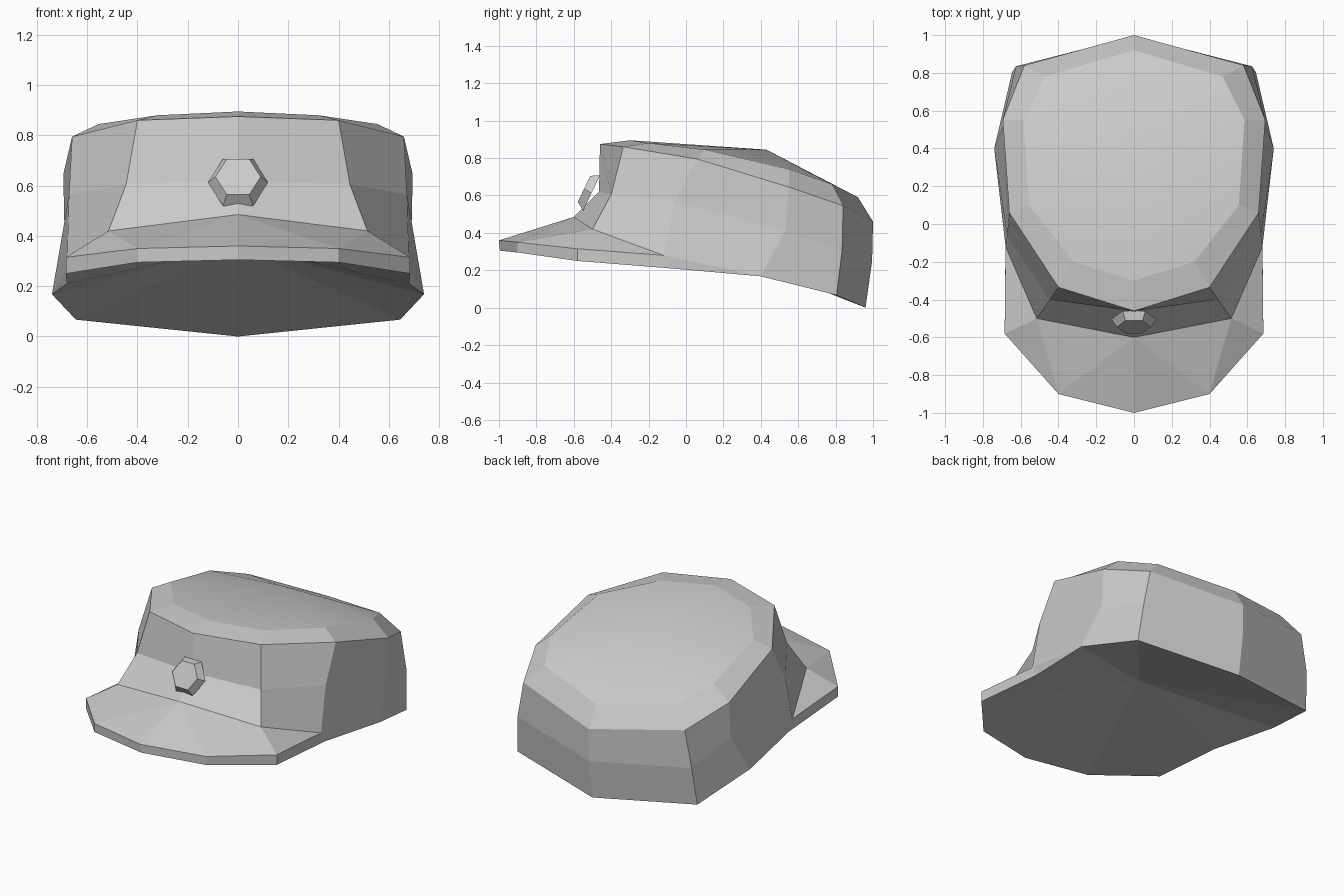
import bpy, bmesh, math
from mathutils import Vector

if "Cube" in bpy.data.objects:
    bpy.data.objects.remove(bpy.data.objects["Cube"], do_unlink=True)

grey = bpy.data.materials.new("mid grey")
grey.use_nodes = True
colour = (0.6, 0.6, 0.6, 1)
grey.diffuse_color = colour
grey.node_tree.nodes["Principled BSDF"].inputs["Base Color"].default_value = colour


def loft(a, b):
    """Faces joining two outlines with the same number of points."""
    return [(a[i], a[i + 1], b[i + 1], b[i]) for i in range(len(a) - 1)]


def fan(centre, outline):
    return [(centre, outline[i], outline[i + 1]) for i in range(len(outline) - 1)]


def build(name, faces, mirror=True, smooth=False):
    """Make an object from faces, mirrored across x = 0."""
    bm = bmesh.new()
    for side in (1, -1) if mirror else (1,):
        for face in faces:
            bm.faces.new([bm.verts.new((side * x, y, z)) for x, y, z in face])
    bmesh.ops.remove_doubles(bm, verts=bm.verts, dist=0.0005)
    bmesh.ops.recalc_face_normals(bm, faces=bm.faces)
    for face in bm.faces:
        face.smooth = smooth
    mesh = bpy.data.meshes.new(name)
    bm.to_mesh(mesh)
    bm.free()
    mesh.materials.append(grey)
    bpy.context.collection.objects.link(bpy.data.objects.new(name, mesh))


# Half outlines of the crown, front to back
plate = [(0, -.3, .895), (.32, -.2, .88), (.555, .1, .845),
         (.585, .55, .74), (.47, .78, .66), (0, .92, .59)]
rim = [(0, -.46, .875), (.4, -.335, .86), (.66, .06, .795),
       (.695, .55, .645), (.58, .84, .545), (0, 1, .46)]
waist = [(0, -.465, .62), (.445, -.4, .605), (.672, -.06, .565),
         (.69, .53, .41), (.625, .835, .31), (0, .995, .25)]
hem = [(0, -.6, .485), (.515, -.5, .42), (.68, -.12, .28),
       (.74, .4, .168), (.645, .805, .067), (0, .96, 0)]

build("crown", loft(plate, rim) + loft(rim, waist) + loft(waist, hem))
build("top_panel", fan((0, .43, .845), plate), smooth=True)

# Brim: sloping top and thin outer edge that tapers into the hem
brim_top = [(0, -1, .36), (.4, -.9, .35), (.685, -.58, .315), hem[2]]
brim_low = [(0, -.995, .305), (.4, -.9, .295), (.685, -.58, .25), (.68, -.08, .21)]
build("brim", [(hem[0], brim_top[0], brim_top[1])]
      + fan(hem[1], [hem[0]] + brim_top[1:])
      + loft(brim_top, brim_low) + [(hem[2], brim_low[3], hem[3])])

# Closed underside, hollowed upwards
build("underside", fan((0, .05, .36), brim_low + hem[3:]))

# Six sided badge, tilted back with the front panel
up = Vector((0, .43, .9))


def hexagon(centre, radius):
    points = []
    for i in range(6):
        a = i * math.pi / 3
        points.append(Vector(centre) + Vector((math.cos(a) * radius, 0, 0))
                      + up * math.sin(a) * radius)
    return points


back = hexagon((0, -.505, .613), .12)
front = hexagon((0, -.545, .635), .09)
build("badge", loft(back + back[:1], front + front[:1]) + [front, back], mirror=False)
